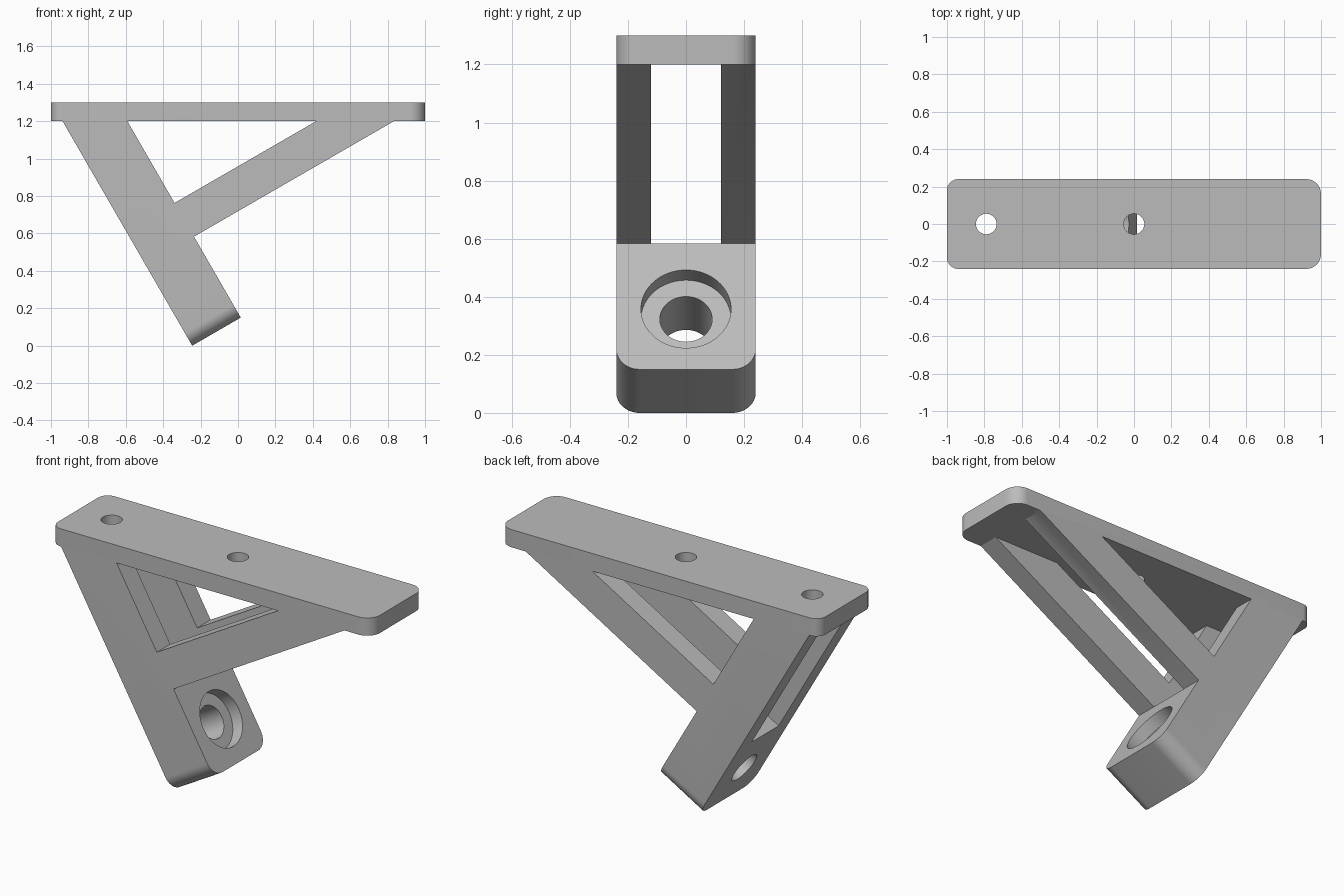
import bpy, bmesh, math
from mathutils import Vector

if "Cube" in bpy.data.objects:
    bpy.data.objects.remove(bpy.data.objects["Cube"], do_unlink=True)

HALF_WIDTH, PLATE_BOTTOM, PLATE_TOP = 0.24, 1.2, 1.3
SLOPE = math.radians(60)
ALONG = Vector((-math.cos(SLOPE), 0, math.sin(SLOPE)))   # up the arm
ACROSS = Vector((math.sin(SLOPE), 0, math.cos(SLOPE)))   # through the arm, along the strut
FOOT = Vector((-0.245, 0, 0))
THICK = 0.30

grey = bpy.data.materials.new("plain grey")
grey.use_nodes = True
grey.diffuse_color = (0.5, 0.5, 0.5, 1)
grey.node_tree.nodes["Principled BSDF"].inputs["Base Color"].default_value = (0.5, 0.5, 0.5, 1)


def finish(name, bm):
    bmesh.ops.recalc_face_normals(bm, faces=bm.faces)
    mesh = bpy.data.meshes.new(name)
    bm.to_mesh(mesh)
    bm.free()
    mesh.materials.append(grey)
    obj = bpy.data.objects.new(name, mesh)
    bpy.context.collection.objects.link(obj)
    return obj


def prism(points, half):
    """Side profile extruded across the width."""
    bm = bmesh.new()
    face = bm.faces.new([bm.verts.new((p[0], -half, p[-1])) for p in points])
    new = bmesh.ops.extrude_face_region(bm, geom=[face])["geom"]
    bmesh.ops.translate(bm, vec=(0, 2 * half, 0),
                        verts=[v for v in new if isinstance(v, bmesh.types.BMVert)])
    return bm


def round_edges(bm, rule, radius):
    """Round the edges whose two ends both satisfy the rule and share one side."""
    edges = [e for e in bm.edges if all(rule(v.co) for v in e.verts)
             and abs(e.verts[0].co.y - e.verts[1].co.y) < 0.001]
    bmesh.ops.bevel(bm, geom=edges, offset=radius, segments=12, profile=0.5, affect='EDGES')


def cylinder(name, centre, radius, depth, tilt=0):
    bm = bmesh.new()
    bmesh.ops.create_cone(bm, cap_ends=True, segments=64, radius1=radius, radius2=radius, depth=depth)
    obj = finish(name, bm)
    obj.location = centre
    obj.rotation_euler.y = tilt
    return obj


def combine(obj, other, operation):
    bpy.context.view_layer.update()
    mod = obj.modifiers.new(operation.lower(), 'BOOLEAN')
    mod.operation, mod.object, mod.solver = operation, other, 'EXACT'
    bpy.context.view_layer.objects.active = obj
    bpy.ops.object.modifier_apply(modifier=mod.name)
    bpy.data.objects.remove(other, do_unlink=True)


def to_plate(start, direction):
    return start + direction * ((PLATE_BOTTOM - start.z) / direction.z)


# Sloping arm and strut as one side profile
toe = FOOT + ACROSS * THICK
strut_low = toe + ALONG * 0.5
strut_high = toe + ALONG * 0.708
bm = prism([FOOT, toe, strut_low, to_plate(strut_low, ACROSS), to_plate(strut_high, ACROSS),
            strut_high, to_plate(toe, ALONG), to_plate(FOOT, ALONG)], HALF_WIDTH)
round_edges(bm, lambda co: co.z < 0.2, 0.08)
bracket = finish("bracket", bm)

# Central slot that splits arm and strut into paired rails
slot = finish("slot_cutter", prism([strut_low - ACROSS * 0.5, strut_low, (0.9, 0.9), (1.1, 1.25),
                                    (-1.2, 1.25)], 0.12))
combine(bracket, slot, 'DIFFERENCE')

# Counterbored bolt hole through the foot
seat = toe + ALONG * 0.24
combine(bracket, cylinder("counterbore_cutter", seat, 0.155, 0.14, SLOPE), 'DIFFERENCE')
combine(bracket, cylinder("bore_cutter", seat - ACROSS * 0.15, 0.09, 0.5, SLOPE), 'DIFFERENCE')

# Top plate with rounded corners and two screw holes
bm = prism([(-1, PLATE_BOTTOM), (1, PLATE_BOTTOM), (1, PLATE_TOP), (-1, PLATE_TOP)], HALF_WIDTH)
round_edges(bm, lambda co: co.x < -0.99, 0.06)
round_edges(bm, lambda co: co.x > 0.99, 0.08)
plate = finish("top_plate", bm)
for x in (-0.79, 0):
    combine(plate, cylinder("screw_hole_cutter", (x, 0, 1.25), 0.055, 0.3), 'DIFFERENCE')
combine(bracket, plate, 'UNION')

bpy.ops.object.select_all(action='DESELECT')
bracket.select_set(True)
bpy.context.view_layer.objects.active = bracket
bpy.ops.object.shade_smooth_by_angle(angle=math.radians(30))
